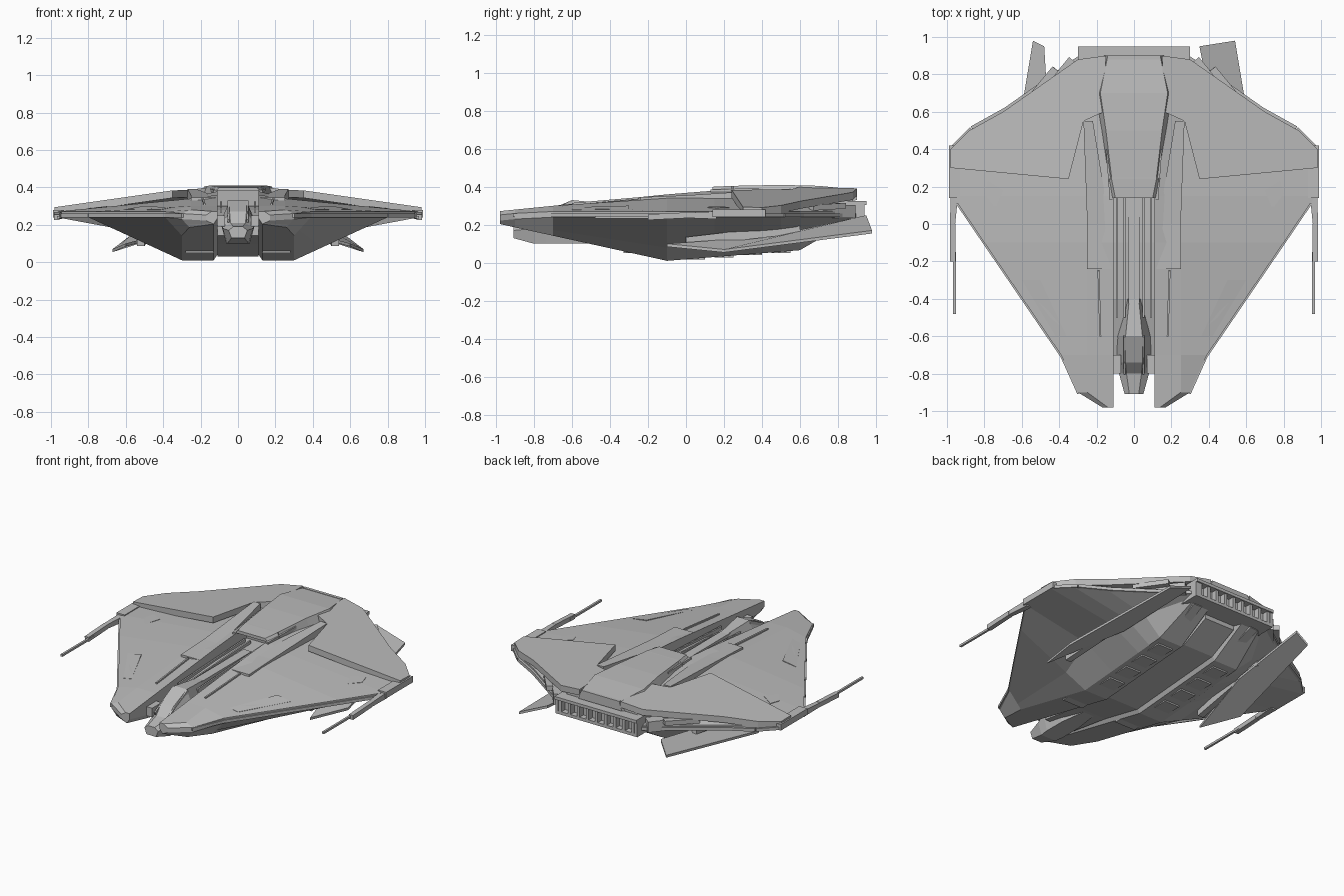
import bpy, bmesh
from mathutils import Vector

cube = bpy.data.objects.get("Cube")
if cube:
    bpy.data.objects.remove(cube)

colour = (.5, .5, .5, 1)
hull_grey = bpy.data.materials.new("hull grey")
hull_grey.use_nodes = True
hull_grey.diffuse_color = colour
hull_grey.node_tree.nodes["Principled BSDF"].inputs["Base Color"].default_value = colour

# Plan outline as length position: half width
OUTLINE = {-.98: .17, -.9: .3, -.7: .39, -.1: .8, .15: .97, .4: .98, .5: .88, .6: .7, .88: .3}
STATIONS = list(OUTLINE)
CHANNEL = .11
RIM = .27
BELLY = .3
SHOULDER = .25


def half_width(y):
    for a, b in zip(STATIONS, STATIONS[1:]):
        if a <= y <= b:
            return OUTLINE[a] + (OUTLINE[b] - OUTLINE[a]) * (y - a) / (b - a)


def deck(y):
    """Height of the top surface beside the central channel."""
    return min(.38, .37 + y / 10)


def keel(y):
    """Belly height: deepest amidships, kicking up at the tail."""
    return .01 + .22 * max(0, -.1 - y) + .08 * max(0, y + .1) + .5 * max(0, y - .6)


def on_deck(x, y, lift=0):
    shoulder = min(.34, deck(y))
    slope = (shoulder - RIM) / (half_width(y) - SHOULDER)
    return Vector((x, y, shoulder - slope * max(0, x - SHOULDER) + lift))


def on_wing(x, y):
    return Vector((x, y, .44 - .14 * x - .03 * y))


def on_rim(y, inset, drop=0):
    return Vector((half_width(y) - inset, y, RIM - drop))


def loft(name, rings, mirror=False):
    """Skin closed rings of equal length and cap both ends."""
    bm = bmesh.new()
    rows = [[bm.verts.new(point) for point in ring] for ring in rings]
    for front, back in zip(rows, rows[1:]):
        for i in range(len(front)):
            bm.faces.new((front[i - 1], front[i], back[i], back[i - 1]))
    bm.faces.new(rows[0])
    bm.faces.new(rows[-1])
    bmesh.ops.recalc_face_normals(bm, faces=bm.faces)
    mesh = bpy.data.meshes.new(name)
    bm.to_mesh(mesh)
    bm.free()
    mesh.materials.append(hull_grey)
    part = bpy.data.objects.new(name, mesh)
    bpy.context.collection.objects.link(part)
    if mirror:
        part.modifiers.new("Mirror", 'MIRROR').use_mirror_merge = False


def plate(name, points, depth, mirror=False):
    """Flat outline with thickness downwards."""
    down = Vector((0, 0, depth))
    top = [Vector(point) for point in points]
    loft(name, [top, [point - down for point in top]], mirror)


def section(y, left, right, bottom, top):
    return [(left, y, bottom), (right, y, bottom), (right, y, top), (left, y, top)]


def box(name, x, y, z, mirror=False):
    loft(name, [section(end, *x, *z) for end in y], mirror)


def strut(name, start, end, width, height, mirror=True, taper=1):
    """Rectangular bar between two points."""
    start, end = Vector(start), Vector(end)
    along = (end - start).normalized()
    side = along.cross(Vector((0, 0, 1))).normalized()
    across = side * width / 2
    up = side.cross(along) * height / 2
    rings = []
    for centre, size in ((start, 1), (end, taper)):
        rings.append([centre + (across * i + up * j) * size
                      for i, j in ((-1, -1), (1, -1), (1, 1), (-1, 1))])
    loft(name, rings, mirror)


# Side hulls, hollowed under the rear wings
rings = []
for y, width in OUTLINE.items():
    rim = min(RIM, deck(y) - .02)
    shoulder = min(SHOULDER, width - .03)
    belly = min(BELLY, width - .04)
    knee = belly + (width - belly) * .3
    hollow = .06 if .1 < y < .8 else 0
    knee_height = keel(y) + (rim - .03 - keel(y)) * .3 + hollow
    rings.append([(CHANNEL, y, deck(y)), on_deck(shoulder, y), (width, y, rim),
                  (width, y, rim - .03), (knee, y, knee_height), (belly, y, keel(y)),
                  (CHANNEL + .02, y, keel(y)), (CHANNEL, y, keel(y) + .03)])
loft("side_hull", rings, mirror=True)

# Raised rear wing plates, sloping out to the tips
edge = [on_wing(half_width(y), y) for y in STATIONS if y > .3]
inner = [on_wing(x, y) for x, y in ((.15, .9), (.16, .6), (.27, .55), (.35, .24), (.98, .3))]
plate("wing_plate", edge + inner, .04, mirror=True)

# Central spine: flat roof, flared sides and an overhanging front hood
rings = []
for y, width, flare, bottom, top in ((.14, .1, .02, .38, .4), (.24, .12, .02, .38, .405),
                                     (.25, .12, .04, .3, .405), (.5, .15, .05, .3, .41),
                                     (.7, .18, .05, .3, .405), (.9, .14, .02, .33, .385)):
    base = width + flare
    rings.append([(-base, y, bottom), (base, y, bottom), (width, y, top), (-width, y, top)])
loft("spine", rings)
strut("hood_side", (.12, .13, .35), (.14, .4, .36), .02, .07)
box("tail_sill", (-.14, .14), (.88, .9), (.37, .39))

# Central keel, channel floor and its rails
loft("channel_floor", [section(y, -CHANNEL, CHANNEL, keel(y) + lift, top)
                       for y, lift, top in ((-.7, 0, .2), (-.4, .02, .28), (-.1, .02, .3),
                                            (.6, .02, .31), (.8, 0, .31))])
for x in (.05, .09):
    strut("channel_rail", (x, -.5, .28), (x, .2, .31), .01, .03)
box("channel_duct", (-.03, .03), (-.45, .1), (.28, .31))

# Cockpit pod with a faceted canopy
rings = []
for y, width, waist, top in ((-.91, .05, .17, .19), (-.8, .08, .18, .21), (-.74, .09, .2, .27),
                             (-.6, .09, .22, .33), (-.4, .05, .22, .31)):
    low = .13 if y < -.9 else .1
    rings.append([(-width * .7, y, low), (width * .7, y, low), (width, y, waist),
                  (width / 2, y, top), (-width / 2, y, top), (-width, y, waist)])
loft("cockpit", rings)
strut("canopy_frame", (.05, -.8, .22), (.05, -.6, .32), .01, .02)
box("cockpit_bracket", (.07, CHANNEL), (-.8, -.7), (.19, .25), mirror=True)

# Long engine fairings beside the spine
loft("fairing", [section(y, left, right, .3, on_deck(left, y, lift).z)
                 for y, left, right, lift in ((-.24, .12, SHOULDER, .005), (0, .13, SHOULDER, .015),
                                              (.55, .22, .27, .05))], mirror=True)
strut("fairing_seam", on_deck(.19, -.25), on_deck(.18, -.6), .01, .01)

# Thin armour panels lying on the deck
for name, corners in (
        ("front_panel", ((.42, -.6), (.36, -.6), (.5, -.3), (.6, -.3))),
        ("wing_panel", ((.74, .08), (.7, .18), (.78, .23), (.8, .16)))):
    plate(name, [on_deck(x, y, .003) for x, y in corners], .02, mirror=True)

# Layered rim armour following the wing edges
for start, end in zip(STATIONS[1:], STATIONS[2:]):
    strut("rim_armour", on_rim(start, .02, .02), on_rim(end, .02, .02), .05, .02)
box("tip_block", (.93, .99), (.14, .42), (.24, .28), mirror=True)

# Wing tip guns
strut("gun_mount", (.96, .16, .25), (.97, 0, .25), .04, .04, taper=.7)
strut("gun_body", (.97, 0, .25), (.97, -.2, .24), .03, .03)
strut("gun_barrel", (.96, -.15, .24), (.96, -.48, .24), .014, .014)

# Rear engine bank: hollow frame with dividers
span = (-.3, .3)
box("engine_core", span, (.7, .9), (.22, .32))
box("engine_roof", span, (.8, .95), (.305, .325))
box("engine_sill", span, (.8, .94), (.21, .23))
dividers = 9
for i in range(dividers):
    x = span[0] + (span[1] - span[0]) * (i + .5) / dividers
    box("engine_divider", (x - .01, x + .01), (.88, .94), (.22, .31))
box("engine_side", (.28, .3), (.8, .94), (.22, .31), mirror=True)
strut("engine_shoulder", (.32, .87, RIM), (.46, .7, RIM), .07, .07)
strut("shoulder_pod", (.42, .83, .3), (.56, .66, .29), .04, .03)

# Belly: intakes, hatch panels and tail braces
box("intake_lip", (.13, .28), (-.33, -.2), (.05, .13), mirror=True)
for step in range(4):
    y = step * .15
    box("belly_hatch", (.16, .27), (y, y + .1), (keel(y) - .002, keel(y) + .03), mirror=True)
strut("tail_brace", (.2, .55, .1), (.22, .85, .23), .06, .06)

# Lower tail fins; the right one has a narrower trailing edge
for name, side, tail in (("left_fin", 1, .35), ("right_fin", -1, .48)):
    corners = [(.6, -.1, .1), (.67, .2, .07), (.54, .98, .17), (tail, .95, .25), (.45, .45, .14)]
    plate(name, [(side * x, y, z) for x, y, z in corners], .016)
    strut("fin_root", (side * .52, 0, .11), (side * .48, .6, .18), .04, .05, mirror=False)
